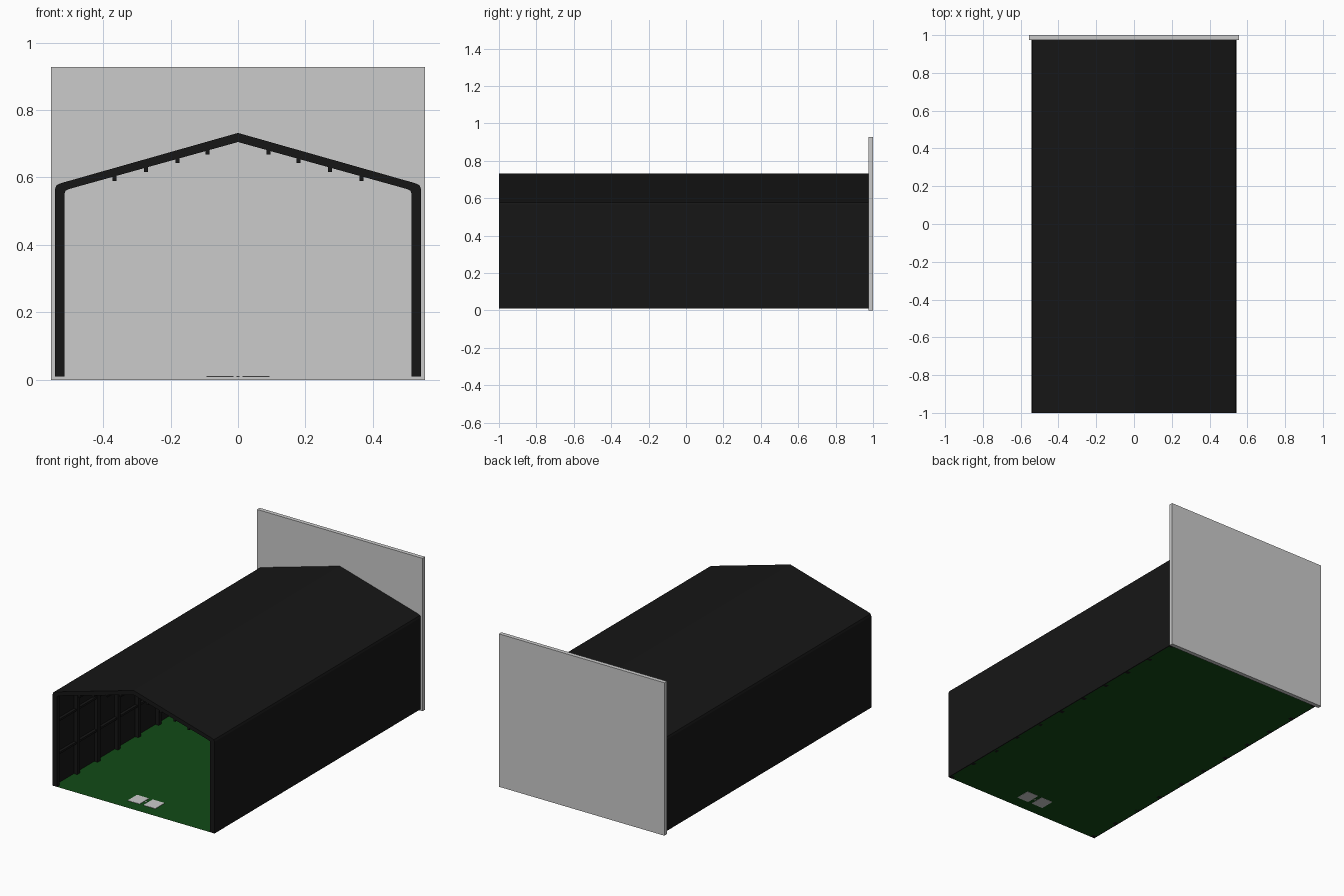
import bpy

if "Cube" in bpy.data.objects:
    bpy.data.objects.remove(bpy.data.objects["Cube"])

Y0, Y1 = -1.0, 0.975      # front and back of the hall
Z0 = 0.01                 # floor level


def material(name, rgb):
    m = bpy.data.materials.new(name)
    m.diffuse_color = (*rgb, 1)
    m.use_nodes = True
    m.node_tree.nodes["Principled BSDF"].inputs["Base Color"].default_value = m.diffuse_color
    return m


BLACK = material("black_steel", (0.008, 0.008, 0.008))
GREEN = material("green_floor", (0.006, 0.07, 0.008))
WHITE = material("white_plate", (0.8, 0.8, 0.8))


def mesh_object(name, verts, faces, mat=None):
    me = bpy.data.meshes.new(name)
    me.from_pydata(verts, [], faces)
    ob = bpy.data.objects.new(name, me)
    bpy.context.collection.objects.link(ob)
    if mat:
        me.materials.append(mat)
    return ob


def box(name, x, y, z, mat=None):
    v = [(a, b, c) for a in x for b in y for c in z]
    f = [(0, 1, 3, 2), (4, 6, 7, 5), (0, 4, 5, 1), (2, 3, 7, 6), (0, 2, 6, 4), (1, 5, 7, 3)]
    return mesh_object(name, v, f, mat)


def portal(name, outer, inner, ya, yb, mat):
    """Extrude the band between two matching half profiles, mirrored about x = 0."""
    def full(h):
        return h + [(-x, z) for x, z in reversed(h[:-1])]
    o, i = full(outer), full(inner)
    n = len(o)
    v = [(x, y, z) for y in (ya, yb) for p in (o, i) for x, z in p]
    O, I, P, Q = 0, n, 2 * n, 3 * n      # front outer/inner, back outer/inner
    f = []
    for k in range(n - 1):
        f += [(O + k, O + k + 1, I + k + 1, I + k),
              (P + k, Q + k, Q + k + 1, P + k + 1),
              (O + k, P + k, P + k + 1, O + k + 1),
              (I + k, I + k + 1, Q + k + 1, Q + k)]
    for k in (0, n - 1):
        f.append((O + k, I + k, Q + k, P + k))
    ob = mesh_object(name, v, f, mat)
    bpy.context.view_layer.objects.active = ob
    ob.select_set(True)
    bpy.ops.object.mode_set(mode='EDIT')
    bpy.ops.mesh.select_all(action='SELECT')
    bpy.ops.mesh.normals_make_consistent(inside=False)
    bpy.ops.object.mode_set(mode='OBJECT')
    ob.select_set(False)
    return ob


# Half profiles, from the foot of the wall up to the ridge
outer = [(0.543, Z0), (0.543, 0.565), (0.538, 0.577), (0.525, 0.583), (0, 0.732)]
sheet = [(0.537, Z0), (0.537, 0.563), (0.533, 0.572), (0.523, 0.577), (0, 0.726)]
frame = [(0.514, Z0), (0.514, 0.553), (0.511, 0.561), (0.500, 0.566), (0, 0.705)]

# Wall and roof cladding
portal("cladding", outer, sheet, Y0, Y1, BLACK)

# Steel portal frames along the length
count, width = 11, 0.025
for k in range(count):
    y = Y0 + (Y1 - Y0 - width) * k / (count - 1)
    portal(f"portal_frame_{k + 1}", sheet, frame, y, y + width, BLACK)

for s in (-1, 1):
    # Purlins below the rafters
    for x in (0.09, 0.18, 0.273, 0.366):
        top = 0.726 - 0.284 * x
        box("purlin", (s * x - 0.006, s * x + 0.006), (Y0, Y1), (top - 0.032, top), BLACK)
    # Horizontal rails on the side walls
    for z in (0.2, 0.4):
        box("wall_rail", sorted((s * 0.52, s * 0.538)), (Y0, Y1), (z - 0.006, z + 0.006), BLACK)
    # Plates on the floor at the entrance
    box("floor_plate", sorted((s * 0.013, s * 0.093)), (-0.925, -0.835), (Z0 - 0.001, Z0 + 0.002), WHITE)

# Small marker between the plates
box("plate_marker", (-0.005, 0.005), (-0.885, -0.875), (Z0 - 0.001, Z0 + 0.002), WHITE)

# Floor sheet
mesh_object("floor", [(-0.537, Y0, Z0), (0.537, Y0, Z0), (0.537, Y1, Z0), (-0.537, Y1, Z0)],
            [(0, 1, 2, 3)], GREEN)

# Tall back wall
box("back_wall", (-0.555, 0.555), (Y1, 1.0), (0, 0.927))
